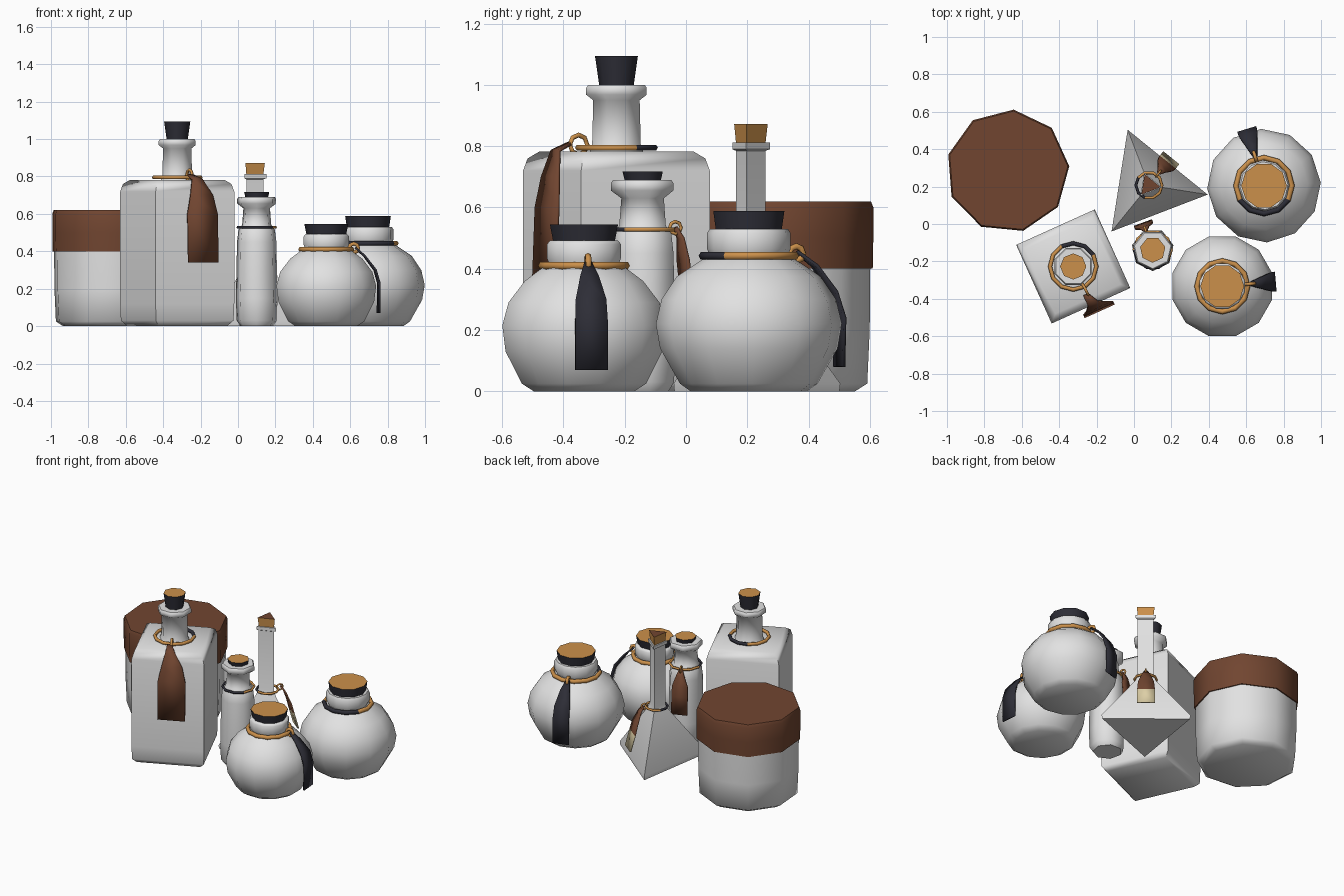
import bpy, bmesh, math
from mathutils import Vector

if "Cube" in bpy.data.objects:
    bpy.data.objects.remove(bpy.data.objects["Cube"])


def material(name, rgb):
    m = bpy.data.materials.new(name)
    m.diffuse_color = (*rgb, 1)
    m.use_nodes = True
    m.node_tree.nodes["Principled BSDF"].inputs["Base Color"].default_value = m.diffuse_color
    return m


GLASS = material("pale_glass", (0.76, 0.76, 0.76))
BROWN = material("brown_leather", (0.165, 0.06, 0.03))
DARK = material("dark_navy", (0.027, 0.027, 0.038))
OCHRE = material("ochre_cork", (0.60, 0.28, 0.07))
CREAM = material("cream_paper", (0.72, 0.62, 0.38))


def finish(bm, name, mats, angle=56):
    bmesh.ops.recalc_face_normals(bm, faces=bm.faces)
    me = bpy.data.meshes.new(name)
    bm.to_mesh(me)
    bm.free()
    for m in mats:
        me.materials.append(m)
    ob = bpy.data.objects.new(name, me)
    bpy.context.collection.objects.link(ob)
    bpy.ops.object.select_all(action='DESELECT')
    ob.select_set(True)
    bpy.context.view_layer.objects.active = ob
    bpy.ops.object.shade_smooth_by_angle(angle=math.radians(angle))
    return ob


def lathe(name, centre, profile, sides, phase, mats):
    """Turn (radius, z) points into a capped solid; top cap takes the last material."""
    bm = bmesh.new()
    rings = []
    for r, z in profile:
        ring = []
        for i in range(sides):
            a = math.radians(phase) + 2 * math.pi * i / sides
            ring.append(bm.verts.new((centre[0] + r * math.cos(a),
                                      centre[1] + r * math.sin(a), z)))
        rings.append(ring)
    for lo, hi in zip(rings, rings[1:]):
        for i in range(sides):
            j = (i + 1) % sides
            bm.faces.new((lo[i], lo[j], hi[j], hi[i]))
    bm.faces.new(rings[0][::-1])
    bm.faces.new(rings[-1]).material_index = len(mats) - 1
    return finish(bm, name, mats)


def ring(name, origin, u, v, major, minor, segs, dark=None):
    """Torus in the plane of u and v; dark = (from, to) degrees coloured navy."""
    bm = bmesh.new()
    n = u.cross(v)
    loops = []
    for i in range(segs):
        a = 2 * math.pi * i / segs
        d = u * math.cos(a) + v * math.sin(a)
        loops.append([bm.verts.new(origin + d * (major + minor * math.cos(b)) + n * minor * math.sin(b))
                      for b in (2 * math.pi * k / 6 for k in range(6))])
    for i in range(segs):
        p, q = loops[i], loops[(i + 1) % segs]
        deg = 360 * (i + 0.5) / segs
        for k in range(6):
            f = bm.faces.new((p[k], q[k], q[(k + 1) % 6], p[(k + 1) % 6]))
            if dark and dark[0] <= deg <= dark[1]:
                f.material_index = 1
    return finish(bm, name, [OCHRE, DARK], 80)


def tag(name, centre, angle, path, mats, split=-1, shift=0):
    """Hanging label along (radius, z, half width) points; below split uses 2nd material."""
    a = math.radians(angle)
    out, side = Vector((math.cos(a), math.sin(a), 0)), Vector((-math.sin(a), math.cos(a), 0))
    bm = bmesh.new()
    rows = []
    for i, (r, z, w) in enumerate(path):
        s = shift * min(i, 2) / 2
        rows.append([bm.verts.new(Vector((*centre, z)) + out * r + side * (s + k * w)) for k in (-1, 1)])
    for p, q in zip(rows, rows[1:]):
        f = bm.faces.new((p[0], q[0], q[1], p[1]))
        if f.calc_center_median().z < split:
            f.material_index = 1
    ob = finish(bm, name, mats)
    mod = ob.modifiers.new("thickness", 'SOLIDIFY')
    mod.thickness = 0.01
    mod.offset = 0
    return ob


X, Y, Z = Vector((1, 0, 0)), Vector((0, 1, 0)), Vector((0, 0, 1))


def cord(name, centre, z, major, minor, angle, dark, knot, segs=12):
    """Cord round the neck plus the small loop that carries the label."""
    o = Vector((*centre, z))
    ring(name + "_cord", o, X, Y, major, minor, segs, dark)
    a = math.radians(angle)
    d = Vector((math.cos(a), math.sin(a), 0))
    ring(name + "_cord_loop", o + d * (major + knot * 0.5) + Z * knot * 0.3, d, Z,
         knot, minor * 0.75, 8)


# Wide jar with leather cover
c = (-0.675, 0.283)
lathe("jar_body", c, [(0.27, 0), (0.31, 0.025), (0.318, 0.2), (0.32, 0.41)], 9, 4.5, [GLASS])
lathe("jar_cover", c, [(0.328, 0.40), (0.33, 0.5), (0.33, 0.60), (0.322, 0.62)], 9, 4.5, [BROWN])

# Square bottle
c = (-0.325, -0.227)
lathe("square_bottle_body", c, [(0.285, 0), (0.322, 0.03), (0.326, 0.12), (0.326, 0.72),
                                (0.31, 0.76), (0.27, 0.782)], 4, 69.3, [GLASS])
lathe("square_bottle_neck", c, [(0.10, 0.77), (0.086, 0.80), (0.082, 0.95), (0.107, 0.968),
                                (0.107, 0.99), (0.10, 1.0)], 8, 22.5, [GLASS])
lathe("square_bottle_cork", c, [(0.055, 0.99), (0.07, 1.094)], 8, 0, [DARK, OCHRE])
cord("square_bottle", c, 0.795, 0.124, 0.011, -62, (30, 115), 0.032)
tag("square_bottle_tag", c, -65.7, [(0.165, 0.81, 0.015), (0.225, 0.785, 0.03), (0.25, 0.70, 0.065),
                                    (0.262, 0.60, 0.088), (0.272, 0.34, 0.088)], [BROWN], shift=0.03)

# Slim bottle
c = (0.10, -0.138)
lathe("slim_bottle_body", c, [(0.09, 0), (0.11, 0.03), (0.114, 0.15), (0.108, 0.45), (0.10, 0.515),
                              (0.08, 0.54), (0.073, 0.63), (0.107, 0.655), (0.107, 0.68),
                              (0.10, 0.69)], 7, -90, [GLASS])
lathe("slim_bottle_cork", c, [(0.06, 0.68), (0.069, 0.717)], 7, -90, [DARK, OCHRE])
cord("slim_bottle", c, 0.528, 0.10, 0.008, 110, (180, 340), 0.02, 10)
tag("slim_bottle_tag", c, 110, [(0.11, 0.535, 0.01), (0.128, 0.50, 0.025), (0.137, 0.43, 0.05),
                                (0.145, 0.36, 0.052), (0.15, 0.24, 0.052)], [BROWN])

# Three-sided flask
c = (0.08, 0.207)
lathe("flask_body", c, [(0.315, 0), (0.318, 0.025), (0.075, 0.34), (0.057, 0.38), (0.057, 0.785),
                        (0.072, 0.79), (0.072, 0.812)], 3, -9, [GLASS])
lathe("flask_cork", c, [(0.055, 0.80), (0.064, 0.872)], 3, -9, [OCHRE, BROWN])
cord("flask", c, 0.37, 0.07, 0.008, 51, (140, 260), 0.02, 10)
tag("flask_tag", c, 51, [(0.085, 0.38, 0.01), (0.11, 0.345, 0.025), (0.14, 0.27, 0.05),
                         (0.155, 0.21, 0.055), (0.185, 0.10, 0.055)], [BROWN, CREAM], split=0.2)

# Large round bottle
c = (0.695, 0.205)
lathe("large_round_bottle", c, [(0.19, 0), (0.225, 0.025), (0.29, 0.14), (0.304, 0.22), (0.285, 0.30),
                                (0.235, 0.375), (0.16, 0.425), (0.128, 0.445), (0.137, 0.465),
                                (0.137, 0.515), (0.128, 0.53)], 12, 3, [GLASS])
lathe("large_round_bottle_cork", c, [(0.112, 0.52), (0.122, 0.588)], 10, 0, [DARK, OCHRE])
cord("large_round_bottle", c, 0.442, 0.15, 0.014, 107, (200, 330), 0.024)
tag("large_round_bottle_tag", c, 107, [(0.165, 0.455, 0.012), (0.225, 0.41, 0.03), (0.285, 0.325, 0.05),
                                       (0.312, 0.24, 0.053), (0.308, 0.08, 0.053)], [DARK])

# Small round bottle
c = (0.472, -0.333)
lathe("small_round_bottle", c, [(0.17, 0), (0.21, 0.025), (0.265, 0.13), (0.276, 0.215), (0.255, 0.29),
                                (0.20, 0.36), (0.145, 0.40), (0.118, 0.415), (0.125, 0.435),
                                (0.125, 0.48), (0.115, 0.492)], 12, 15, [GLASS])
lathe("small_round_bottle_cork", c, [(0.105, 0.485), (0.117, 0.545)], 10, 0, [DARK, OCHRE])
cord("small_round_bottle", c, 0.41, 0.136, 0.014, 5, None, 0.024)
tag("small_round_bottle_tag", c, 5, [(0.155, 0.42, 0.012), (0.205, 0.375, 0.03), (0.262, 0.30, 0.05),
                                     (0.282, 0.23, 0.053), (0.28, 0.07, 0.053)], [DARK])
